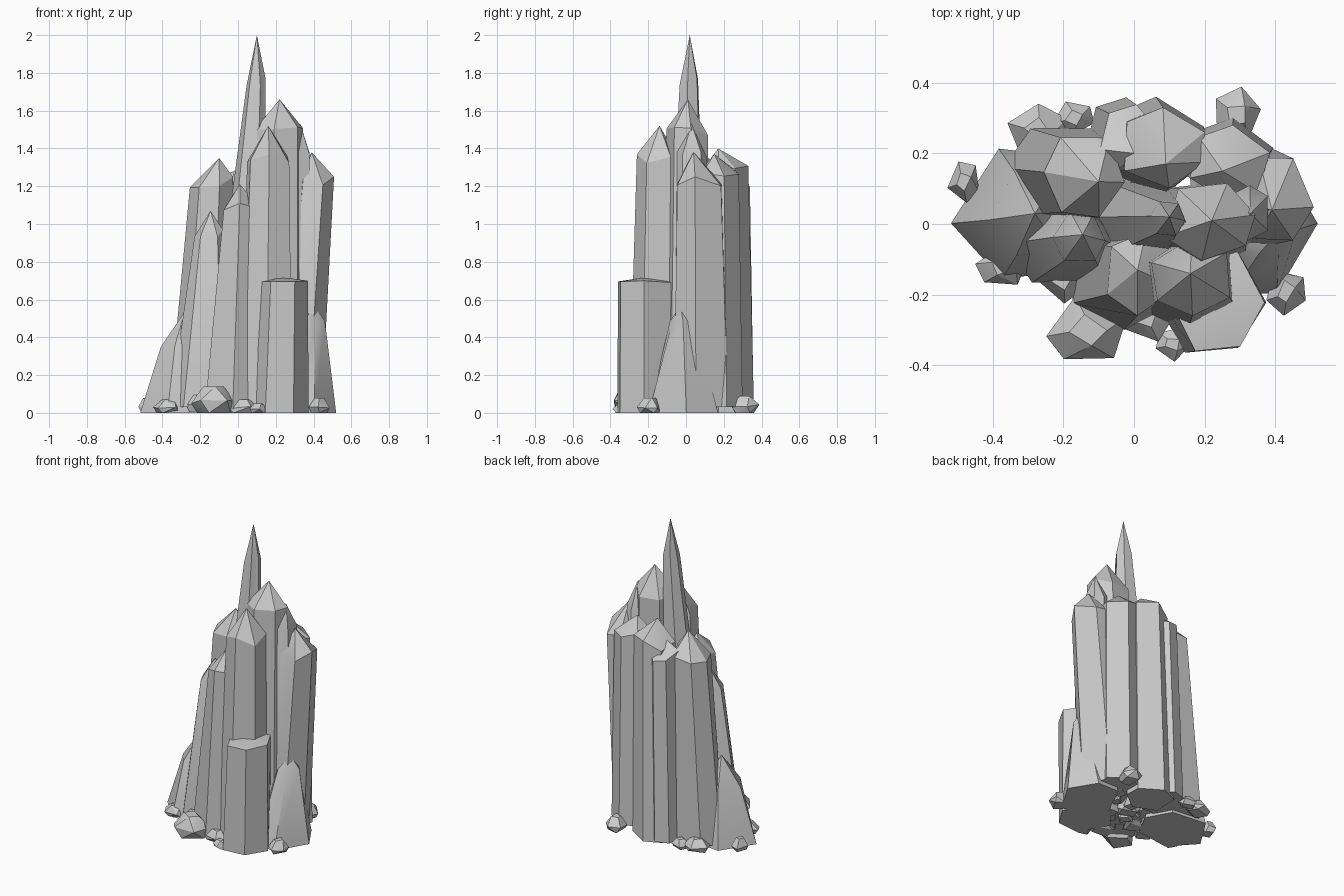
import bpy, bmesh, math, random

if "Cube" in bpy.data.objects:
    bpy.data.objects.remove(bpy.data.objects["Cube"])

random.seed(4)


def finish(name, bm):
    bmesh.ops.recalc_face_normals(bm, faces=bm.faces)
    mesh = bpy.data.meshes.new(name)
    bm.to_mesh(mesh)
    bm.free()
    ob = bpy.data.objects.new(name, mesh)
    bpy.context.collection.objects.link(ob)
    bpy.ops.object.select_all(action='DESELECT')
    ob.select_set(True)
    bpy.context.view_layer.objects.active = ob
    bpy.ops.object.shade_smooth_by_angle(angle=math.radians(28))
    return ob


def crystal(name, base, shoulder, tip, rot=0, n=6, slant=0.03, foot=0.0):
    """Prism from base (x, y, rx, ry) to shoulder (x, y, z, rx, ry), ending in a faceted point."""
    bm = bmesh.new()
    bx, by, brx, bry = base
    sx, sy, sz, srx, sry = shoulder
    jitter = [random.uniform(-0.18, 0.18) for _ in range(n)]
    drop = [random.uniform(-slant, slant) for _ in range(n)]
    rings = []
    for t in (0, 1):
        ring = []
        for i in range(n):
            a = math.radians(rot) + (i + jitter[i]) * math.tau / n
            cx, cy = bx + (sx - bx) * t, by + (sy - by) * t
            rx, ry = brx + (srx - brx) * t, bry + (sry - bry) * t
            z = sz + drop[i] if t else foot
            ring.append(bm.verts.new((cx + rx * math.cos(a), cy + ry * math.sin(a), z)))
        rings.append(ring)
    top = bm.verts.new(tip)
    bm.faces.new(rings[0])
    for i in range(n):
        j = (i + 1) % n
        bm.faces.new((rings[0][i], rings[0][j], rings[1][j], rings[1][i]))
        bm.faces.new((rings[1][i], rings[1][j], top))
    return finish(name, bm)


def rock(name, x, y, rx, ry, h, z0=0.0):
    """Small irregular faceted rubble stone."""
    bm = bmesh.new()
    pts = []
    spin = random.uniform(0, 1)
    for k, (z, s) in enumerate(((0, 0.75), (h * 0.45, 1), (h, 0.45))):
        sides = 5 if k == 1 else 4
        for i in range(sides):
            a = (i + spin + 0.5 * k + random.uniform(-0.2, 0.2)) * math.tau / sides
            pts.append(bm.verts.new((x + rx * s * math.cos(a), y + ry * s * math.sin(a),
                                     z0 + z * (random.uniform(0.7, 1.1) if k == 1 else 1))))
    hull = bmesh.ops.convex_hull(bm, input=pts)
    bmesh.ops.delete(bm, geom=list({v for v in hull["geom_interior"] if isinstance(v, bmesh.types.BMVert)}),
                     context='VERTS')
    return finish(name, bm)


# Tall central spires
crystal("main_spire", (-0.01, 0.0, 0.17, 0.14), (0.095, 0.015, 1.75, 0.05, 0.055), (0.10, 0.02, 2.0), 0, foot=0.06)
crystal("second_spire", (0.19, 0.0, 0.16, 0.13), (0.21, 0.01, 1.49, 0.135, 0.115), (0.22, 0.01, 1.66), 15, foot=0.05)
crystal("slim_right_spire", (0.30, 0.02, 0.10, 0.09), (0.315, 0.03, 1.38, 0.08, 0.08), (0.33, 0.03, 1.53), 30, foot=0.05)
crystal("front_spire", (0.15, -0.16, 0.16, 0.14), (0.165, -0.15, 1.35, 0.125, 0.11), (0.16, -0.14, 1.52), 30, foot=0.04)

# Outer columns on the right and back
crystal("right_column", (0.31, 0.08, 0.135, 0.16), (0.40, 0.07, 1.22, 0.11, 0.13), (0.39, 0.04, 1.38), 0, foot=0.03)
crystal("back_right_column", (0.27, 0.18, 0.13, 0.12), (0.27, 0.17, 1.28, 0.12, 0.11), (0.25, 0.15, 1.37), 20, foot=0.03)
crystal("back_column", (0.06, 0.22, 0.15, 0.14), (0.08, 0.215, 1.28, 0.13, 0.115), (0.09, 0.17, 1.40), 30)
crystal("back_inner_column", (-0.04, 0.25, 0.10, 0.11), (-0.01, 0.24, 1.22, 0.09, 0.10), (0.0, 0.2, 1.29), 10, foot=0.02)
crystal("back_left_column", (-0.20, 0.15, 0.165, 0.15), (-0.14, 0.14, 1.22, 0.115, 0.13), (-0.10, 0.12, 1.35), 0, foot=0.02)

# Lower front and left crystals
crystal("front_left_column", (-0.01, -0.15, 0.19, 0.15), (0.02, -0.14, 1.08, 0.11, 0.12), (0.01, -0.13, 1.21), 30, foot=0.02)
crystal("left_front_column", (-0.19, -0.06, 0.17, 0.13), (-0.155, -0.04, 0.95, 0.075, 0.08), (-0.145, -0.03, 1.07), 0, foot=0.03)
crystal("front_stump", (0.205, -0.205, 0.17, 0.17), (0.225, -0.205, 0.69, 0.145, 0.165), (0.22, -0.20, 0.72), 0, slant=0.01)
crystal("left_wedge", (-0.29, 0.03, 0.23, 0.20), (-0.29, 0.03, 0.34, 0.12, 0.13), (-0.28, 0.03, 0.54), 0)
crystal("right_wedge", (0.34, -0.01, 0.18, 0.20), (0.38, -0.02, 0.46, 0.08, 0.07), (0.40, -0.03, 0.57), 0)

# Rubble round the foot
stones = [(-0.13, -0.30, 0.12, 0.10, 0.14), (-0.48, 0.12, 0.05, 0.06, 0.08), (-0.27, 0.27, 0.09, 0.07, 0.08),
          (-0.17, 0.30, 0.06, 0.05, 0.06), (0.29, 0.31, 0.07, 0.08, 0.09), (0.43, -0.19, 0.06, 0.07, 0.08),
          (0.11, -0.34, 0.05, 0.05, 0.05), (-0.37, -0.12, 0.08, 0.06, 0.07), (0.03, -0.26, 0.09, 0.08, 0.07)]
for n, s in enumerate(stones):
    rock(f"rubble_stone_{n + 1}", *s)

# Broken rubble packed under the crystals
for n in range(24):
    a, r = n * 2.4, math.sqrt((n + 0.5) / 24)
    rock(f"under_stone_{n + 1}", 0.34 * r * math.cos(a), 0.22 * r * math.sin(a), random.uniform(0.05, 0.08),
         random.uniform(0.05, 0.08), random.uniform(0.06, 0.1), random.uniform(0.0, 0.03))
